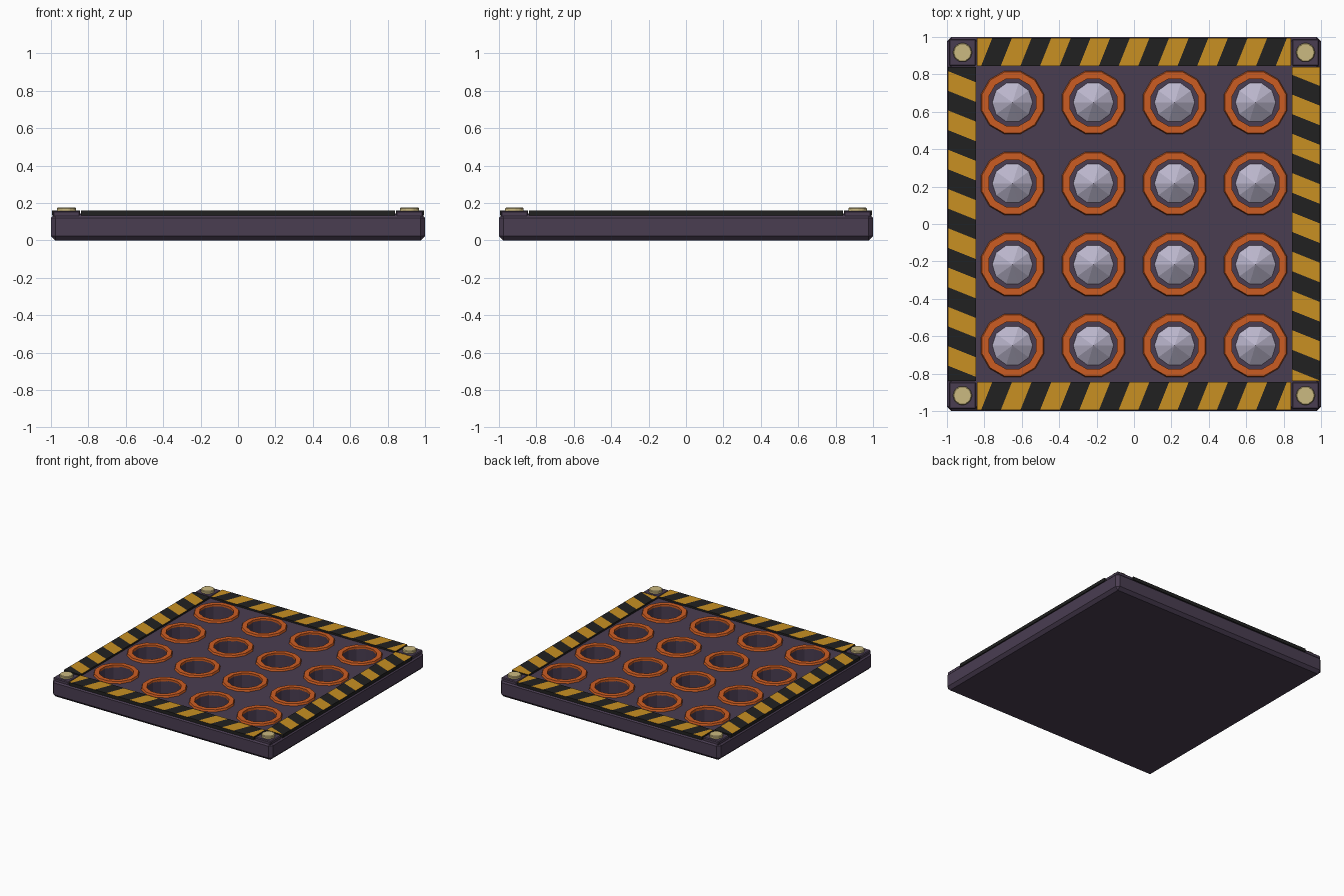
import bpy, bmesh, math
from mathutils import Matrix, Vector

old = bpy.data.objects.get("Cube")
if old:
    bpy.data.objects.remove(old, do_unlink=True)


def material(name, r, g, b):
    m = bpy.data.materials.new(name)
    m.use_nodes = True
    m.diffuse_color = (r, g, b, 1)
    m.node_tree.nodes["Principled BSDF"].inputs["Base Color"].default_value = (r, g, b, 1)
    return m


purple = material("dark_purple_metal", 0.068, 0.047, 0.083)
orange = material("orange_paint", 0.60, 0.107, 0.016)
yellow = material("hazard_yellow", 0.58, 0.28, 0.016)
black = material("hazard_black", 0.015, 0.015, 0.015)
steel = material("pale_steel", 0.50, 0.47, 0.61)
brass = material("pale_brass", 0.60, 0.49, 0.22)


def finish(name, bm, *mats):
    bmesh.ops.recalc_face_normals(bm, faces=bm.faces)
    mesh = bpy.data.meshes.new(name)
    bm.to_mesh(mesh)
    bm.free()
    for m in mats:
        mesh.materials.append(m)
    ob = bpy.data.objects.new(name, mesh)
    bpy.context.collection.objects.link(ob)
    return ob


def box(bm, lo, hi):
    lo, hi = Vector(lo), Vector(hi)
    mat = Matrix.Translation((lo + hi) / 2) @ Matrix.Diagonal((*(hi - lo), 1))
    return bmesh.ops.create_cube(bm, size=1, matrix=mat)["verts"]


def cone(bm, x, y, z0, z1, r0, r1, sides):
    mat = Matrix.Translation((x, y, (z0 + z1) / 2)) @ Matrix.Rotation(math.pi / sides, 4, "Z")
    return bmesh.ops.create_cone(bm, cap_ends=True, segments=sides, radius1=r0,
                                 radius2=r1, depth=z1 - z0, matrix=mat)["verts"]


def chamfer(bm, verts, width):
    edges = {e for v in verts for e in v.link_edges}
    bmesh.ops.bevel(bm, geom=list(edges), offset=width, segments=1, affect="EDGES")


TOP = 0.145
FLOOR = 0.02
HOLE = 0.13
SIDES = 12
grid = [-0.65, -0.217, 0.217, 0.65]
cells = [(x, y) for x in grid for y in grid]
corners = [(x, y) for x in (-0.917, 0.917) for y in (-0.917, 0.917)]

# Chamfered base plate with sixteen round pits
bm = bmesh.new()
chamfer(bm, box(bm, (-1, -1, 0), (1, 1, TOP)), 0.024)
base = finish("base_plate", bm, purple)

bm = bmesh.new()
for x, y in cells:
    cone(bm, x, y, FLOOR, 0.3, HOLE, HOLE, SIDES)
cutter = finish("pit_cutter", bm, purple)
cutter.hide_render = True
mod = base.modifiers.new("pits", "BOOLEAN")
mod.operation = "DIFFERENCE"
mod.solver = "EXACT"
mod.object = cutter
bpy.context.view_layer.objects.active = base
base.select_set(True)
bpy.ops.object.modifier_apply(modifier=mod.name)
bpy.data.objects.remove(cutter, do_unlink=True)

# Orange collars around the pits
bm = bmesh.new()
profile = [(HOLE, TOP - 0.004), (HOLE, 0.161), (0.168, 0.161), (0.175, TOP - 0.004)]
for x, y in cells:
    loops = []
    for i in range(SIDES):
        a = math.tau * (i + 0.5) / SIDES
        loops.append([bm.verts.new((x + r * math.sin(a), y + r * math.cos(a), z))
                      for r, z in profile])
    for i in range(SIDES):
        p, q = loops[i], loops[(i + 1) % SIDES]
        for k in range(4):
            n = (k + 1) % 4
            bm.faces.new((p[k], q[k], q[n], p[n]))
finish("pit_collars", bm, orange)

# Retracted spikes
bm = bmesh.new()
for x, y in cells:
    cone(bm, x, y, FLOOR, 0.095, 0.108, 0, 10)
finish("spikes", bm, steel)

# Corner pads and bolts
bm = bmesh.new()
for x, y in corners:
    chamfer(bm, box(bm, (x - 0.072, y - 0.072, TOP - 0.02), (x + 0.072, y + 0.072, 0.157)), 0.006)
finish("corner_pads", bm, purple)

bm = bmesh.new()
for x, y in corners:
    chamfer(bm, cone(bm, x, y, 0.15, 0.177, 0.052, 0.052, 10), 0.005)
finish("corner_bolts", bm, brass)


# Hazard bars: cut along slanted planes, alternate colours on the upper face
HALF, PERIOD, SLANT = 0.84, 0.21, 0.4


def hazard_bar(name, turn, shift):
    bm = bmesh.new()
    box(bm, (-HALF, 0.845, TOP - 0.012), (HALF, 0.995, 0.16))
    normal = Vector((1, -SLANT, 0))
    for k in range(-9, 10):
        point = ((k + 0.5) * PERIOD / 2 + shift, 0.92, 0)
        bmesh.ops.bisect_plane(bm, geom=bm.verts[:] + bm.edges[:] + bm.faces[:],
                               plane_co=point, plane_no=normal)
    bm.normal_update()
    for f in bm.faces:
        c = f.calc_center_median()
        u = c.x - SLANT * (c.y - 0.92) - shift
        if f.normal.z > 0.9 and round(2 * u / PERIOD) % 2 == 0:
            f.material_index = 1
    bmesh.ops.rotate(bm, verts=bm.verts, matrix=Matrix.Rotation(math.radians(turn), 3, "Z"))
    finish(name, bm, black, yellow)


hazard_bar("hazard_bar_back", 0, 0)
hazard_bar("hazard_bar_right", 90, PERIOD / 2)
hazard_bar("hazard_bar_front", 180, 0)
hazard_bar("hazard_bar_left", -90, 0.02)
